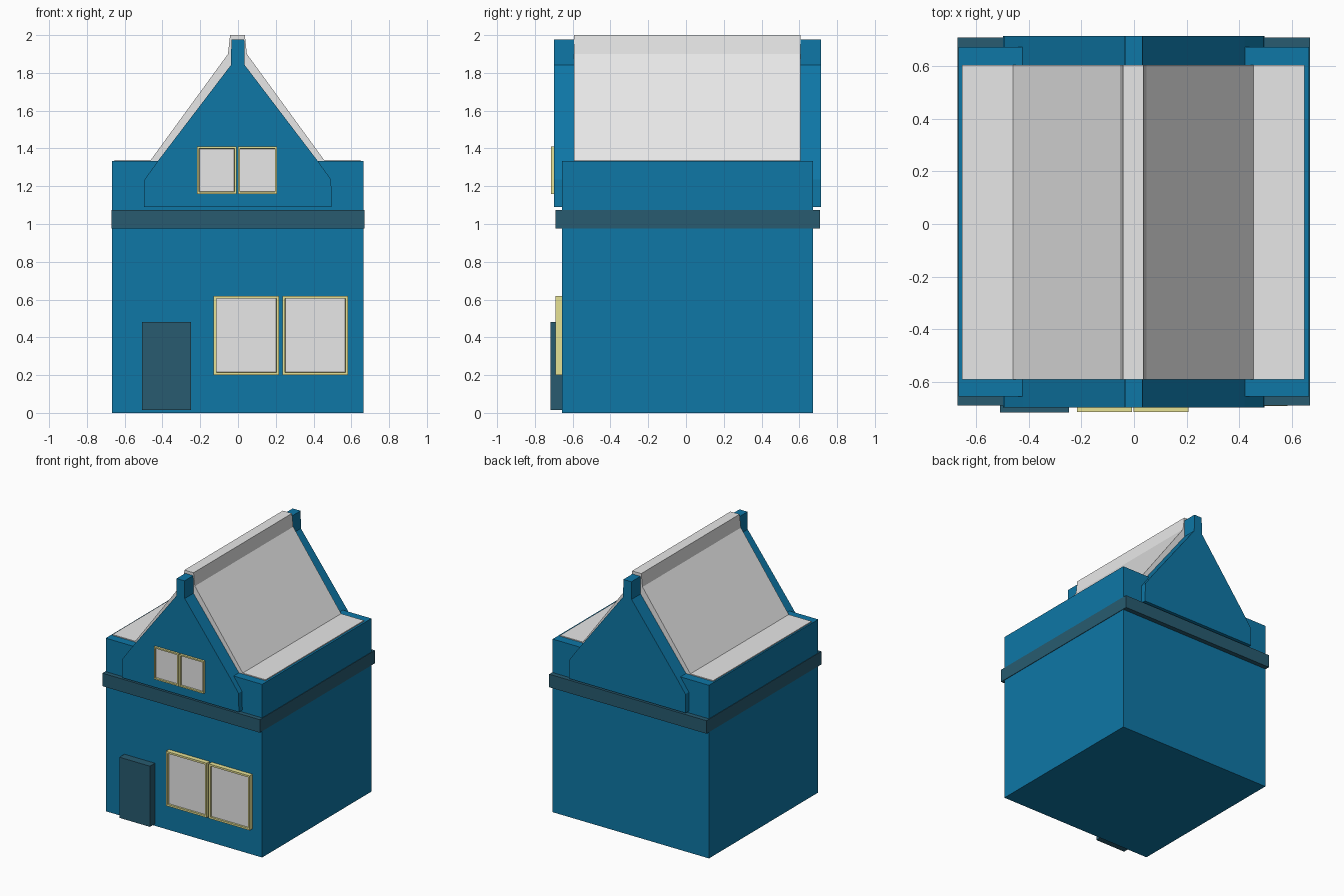
import bpy
import bmesh

cube = bpy.data.objects.get("Cube")
if cube:
    bpy.data.objects.remove(cube, do_unlink=True)


def material(name, rgb):
    mat = bpy.data.materials.new(name)
    mat.use_nodes = True
    color = (*rgb, 1.0)
    mat.diffuse_color = color
    mat.node_tree.nodes["Principled BSDF"].inputs["Base Color"].default_value = color
    return mat


BLUE = material("blue wall", (0.0044, 0.184, 0.381))
SLATE = material("dark slate", (0.021, 0.105, 0.162))
PALE = material("pale grey", (0.8, 0.8, 0.8))
CREAM = material("cream frame", (0.80, 0.76, 0.30))


def finish(bm, name, *mats):
    bmesh.ops.recalc_face_normals(bm, faces=bm.faces)
    mesh = bpy.data.meshes.new(name)
    bm.to_mesh(mesh)
    bm.free()
    for mat in mats:
        mesh.materials.append(mat)
    obj = bpy.data.objects.new(name, mesh)
    bpy.context.scene.collection.objects.link(obj)
    return obj


def box_mesh(x, y, z):
    bm = bmesh.new()
    bmesh.ops.create_cube(bm, size=1)
    for v in bm.verts:
        v.co = [lo if c < 0 else hi for c, (lo, hi) in zip(v.co, (x, y, z))]
    return bm


def box(name, x, y, z, mat):
    return finish(box_mesh(x, y, z), name, mat)


def prism(name, half, center, y, mat):
    """Mirror half an (x, z) outline and extrude it along y."""
    outline = [(center - x, z) for x, z in half]
    outline += [(center + x, z) for x, z in reversed(half)]
    bm = bmesh.new()
    face = bm.faces.new([bm.verts.new((x, y[0], z)) for x, z in outline])
    ext = bmesh.ops.extrude_face_region(bm, geom=[face])
    moved = [g for g in ext["geom"] if isinstance(g, bmesh.types.BMVert)]
    bmesh.ops.translate(bm, verts=moved, vec=(0, y[1] - y[0], 0))
    return finish(bm, name, mat)


def window(name, x, y, z, border):
    """Framed box whose front is inset, then sunk to form the pane."""
    bm = box_mesh(x, y, z)
    bm.normal_update()
    front = min(bm.faces, key=lambda f: f.calc_center_median().y)
    bmesh.ops.inset_region(bm, faces=[front], thickness=border)
    bmesh.ops.inset_region(bm, faces=[front], thickness=0.002, depth=-0.012)
    front.material_index = 1
    return finish(bm, name, CREAM, PALE)


# Walls, string course and door
box("house_body", (-0.667, 0.665), (-0.656, 0.673), (0, 1.333), BLUE)
box("string_course", (-0.671, 0.669), (-0.69, 0.709), (0.975, 1.075), SLATE)
box("front_door", (-0.509, -0.248), (-0.717, -0.65), (0.015, 0.482), SLATE)

# Roof with flat eaves and a raised ridge cap
roof = [(0.652, 1.3), (0.652, 1.34), (0.458, 1.34), (0.05, 1.9), (0.039, 2.0)]
prism("roof", roof, -0.003, (-0.592, 0.605), PALE)

# Matching gable walls at both ends
gable = [(0.497, 1.09), (0.494, 1.235), (0.422, 1.335), (0.036, 1.842), (0.034, 1.977)]
for side, y in (("front", (-0.698, -0.588)), ("back", (0.602, 0.715))):
    prism(side + "_gable", gable, -0.001, y, BLUE)

# Paired windows
for side, low, high in (("right", (-0.129, 0.218), (-0.217, -0.008)),
                        ("left", (0.235, 0.583), (-0.001, 0.207))):
    window("lower_window_" + side, low, (-0.692, -0.65), (0.2, 0.62), 0.02)
    window("upper_window_" + side, high, (-0.715, -0.69), (1.16, 1.41), 0.015)
